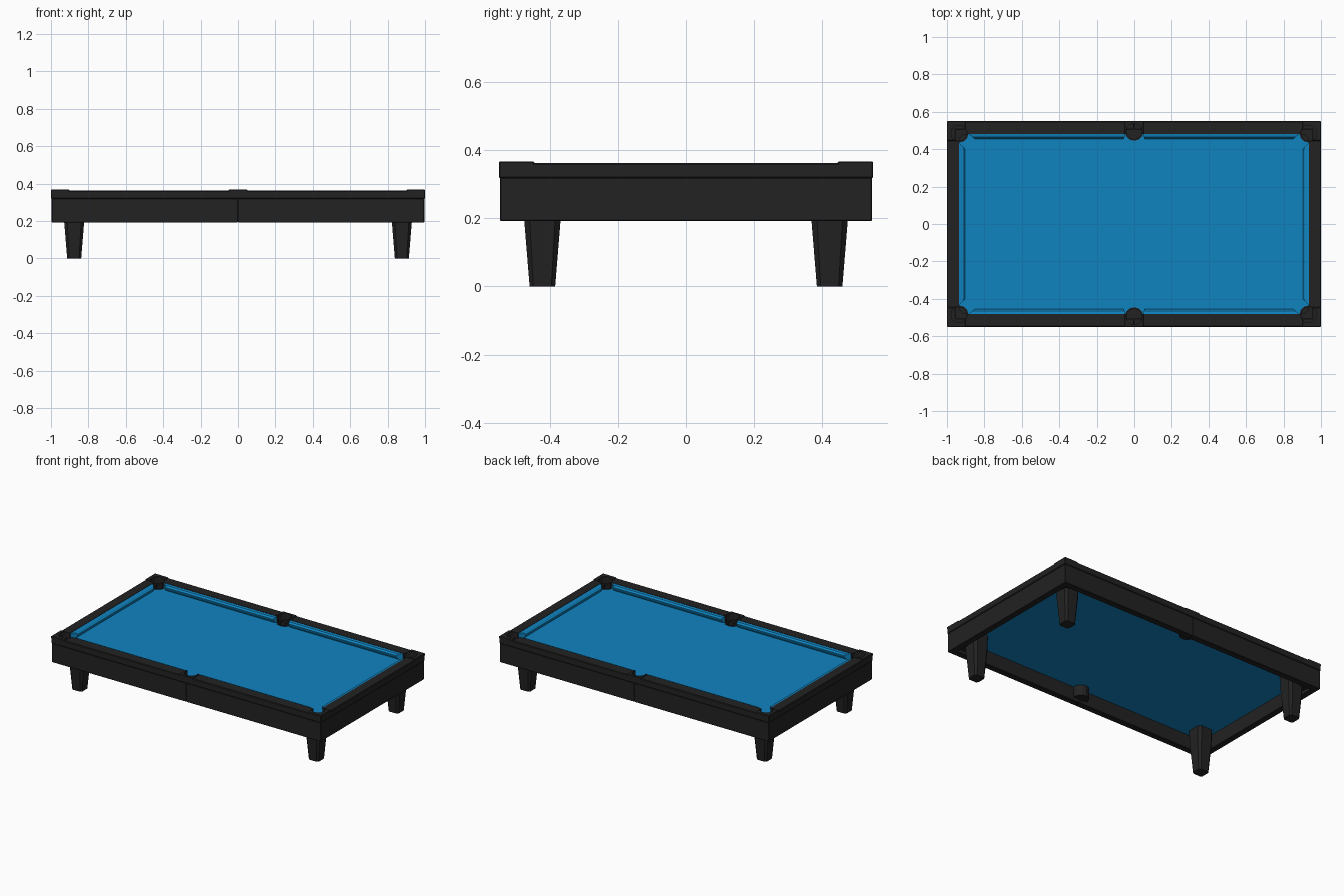
import bpy, bmesh
from mathutils import Vector

if "Cube" in bpy.data.objects:
    bpy.data.objects.remove(bpy.data.objects["Cube"], do_unlink=True)


def material(name, rgb):
    m = bpy.data.materials.new(name)
    m.use_nodes = True
    m.diffuse_color = (*rgb, 1)
    bsdf = m.node_tree.nodes["Principled BSDF"]
    bsdf.inputs["Base Color"].default_value = (*rgb, 1)
    bsdf.inputs["Roughness"].default_value = 0.7
    return m


black = material("matte black", (0.016, 0.016, 0.016))
blue = material("blue cloth", (0.005, 0.23, 0.53))

LEN, WID = 0.935, 0.48            # half size of the playing field
BED_LOW, BED, RAIL, CAP = 0.286, 0.322, 0.362, 0.367
POCKETS = [(sx * LEN, sy * 0.485) for sx in (-1, 1) for sy in (-1, 1)]
POCKETS += [(0, -0.495), (0, 0.495)]


def finish(name, bm, mat):
    bmesh.ops.recalc_face_normals(bm, faces=bm.faces)
    mesh = bpy.data.meshes.new(name)
    bm.to_mesh(mesh)
    bm.free()
    mesh.materials.append(mat)
    ob = bpy.data.objects.new(name, mesh)
    bpy.context.collection.objects.link(ob)
    return ob


def loft(name, rings, mat):
    """Closed solid through rings of equal point count."""
    bm = bmesh.new()
    loops = [[bm.verts.new(p) for p in ring] for ring in rings]
    n = len(loops[0])
    for a, b in zip(loops, loops[1:]):
        for i in range(n):
            j = (i + 1) % n
            bm.faces.new((a[i], a[j], b[j], b[i]))
    bm.faces.new(loops[0])
    bm.faces.new(loops[-1])
    return finish(name, bm, mat)


def box(name, x0, x1, y0, y1, z0, z1, mat=black, bevel=0):
    bm = bmesh.new()
    bmesh.ops.create_cube(bm, size=1)
    for v in bm.verts:
        v.co = Vector(((x0 + x1) / 2 + v.co.x * (x1 - x0),
                       (y0 + y1) / 2 + v.co.y * (y1 - y0),
                       (z0 + z1) / 2 + v.co.z * (z1 - z0)))
    if bevel:
        bmesh.ops.bevel(bm, geom=bm.edges[:], offset=bevel, segments=1, affect='EDGES')
    return finish(name, bm, mat)


def cylinder(name, x, y, r, z0, z1, mat=black):
    bm = bmesh.new()
    bmesh.ops.create_cone(bm, cap_ends=True, segments=12, radius1=r, radius2=r, depth=z1 - z0)
    bmesh.ops.translate(bm, verts=bm.verts, vec=(x, y, (z0 + z1) / 2))
    return finish(name, bm, mat)


def cut(ob, cutters):
    """Subtract the cutters, bake the result and remove them."""
    for c in cutters:
        c.hide_render = True
        mod = ob.modifiers.new("cut", 'BOOLEAN')
        mod.object, mod.operation, mod.solver = c, 'DIFFERENCE', 'EXACT'
    deps = bpy.context.evaluated_depsgraph_get()
    mesh = bpy.data.meshes.new_from_object(ob.evaluated_get(deps))
    ob.modifiers.clear()
    ob.data = mesh
    for c in cutters:
        bpy.data.objects.remove(c, do_unlink=True)


def holes(r=0.043):
    return [cylinder("hole", x, y, r, 0.23, 0.5) for x, y in POCKETS]


def field():
    return box("field_cutter", -LEN, LEN, -WID, WID, 0.1, 0.5)


# Cloth-covered bed
bed = box("bed", -0.955, 0.955, -0.505, 0.505, BED_LOW, BED, blue)
cut(bed, holes())

# Rail frame around the field
rail = box("rail_frame", -1, 1, -0.55, 0.55, 0.318, RAIL, black, 0.004)
cut(rail, [field()] + holes())

# Raised pocket castings on the corners and the middle of the long rails
for sx in (-1, 0, 1):
    for sy in (-1, 1):
        xs = sorted((sx * 0.9, sx * 1.0)) if sx else (-0.052, 0.052)
        ys = sorted((sy * 0.445, sy * 0.55))
        cap = box("pocket_casting", *xs, *ys, 0.35, CAP, black, 0.003)
        cut(cap, [field()] + holes())

# Pocket cups hanging below the bed
for x, y in POCKETS:
    cup = cylinder("pocket_cup", x, y, 0.05, 0.215, BED + 0.003)
    cut(cup, [cylinder("hole", x, y, 0.042, 0.225, 0.5)])

# Apron: two panels on each long side, one on each end
for s in (-1, 1):
    ys = sorted((s * 0.505, s * 0.547))
    for xs in ((-0.996, 0), (0, 0.996)):
        box("side_apron", *xs, *ys, 0.192, 0.32, black, 0.003)
    xs = sorted((s * 0.955, s * 0.996))
    box("end_apron", *xs, -0.546, 0.546, 0.192, 0.32, black, 0.003)

# Cushions: (distance from rail, height) profile with mitred ends
PROFILE = [(0, RAIL - 0.002), (0.02, 0.357), (0.032, 0.347),
           (0.03, 0.338), (0.018, BED - 0.002), (0, BED - 0.002)]


def cushion(name, a, b, miter_a, miter_b, place):
    ends = [[place(end + m * d, d, z) for d, z in PROFILE]
            for end, m in ((a, miter_a), (b, -miter_b))]
    loft(name, ends, blue)


for sx in (-1, 1):
    cushion("end_cushion", -0.435, 0.435, 1.1, 1.1,
            lambda t, d, z: (sx * (LEN - d), t, z))
    for sy in (-1, 1):
        cushion("side_cushion", 0.047, 0.885, 0.3, 1.1,
                lambda t, d, z: (sx * t, sy * (WID - d * 0.8), z))


# Tapered legs with chamfered corners
def leg_ring(cx, cy, h, z):
    c = h * 0.7
    pts = ((h, -c), (h, c), (c, h), (-c, h), (-h, c), (-h, -c), (-c, -h), (c, -h))
    return [(cx + px, cy + py, z) for px, py in pts]


for sx in (-1, 1):
    for sy in (-1, 1):
        rings = [leg_ring(sx * 0.876, sy * 0.422, h, z)
                 for h, z in ((0.0375, 0), (0.053, 0.19), (0.056, BED_LOW + 0.005))]
        loft("leg", rings, black)
